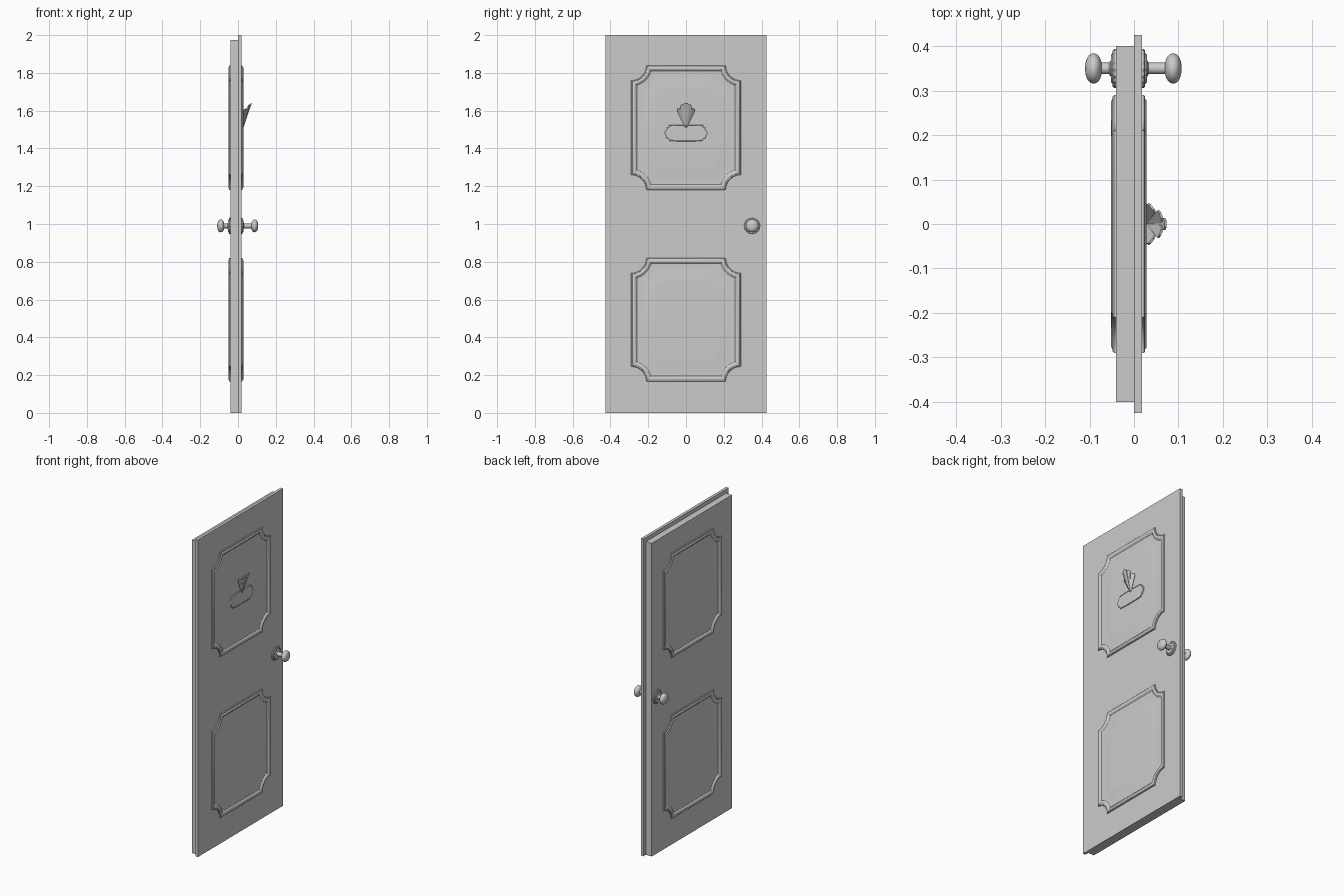
import bpy, bmesh
from math import sin, cos, pi, sqrt, asin
from mathutils import Vector

if "Cube" in bpy.data.objects:
    bpy.data.objects.remove(bpy.data.objects["Cube"])

FRONT, BACK = 0.018, -0.041


def finish(name, bm, smooth=None):
    bmesh.ops.recalc_face_normals(bm, faces=bm.faces)
    me = bpy.data.meshes.new(name)
    bm.to_mesh(me)
    bm.free()
    ob = bpy.data.objects.new(name, me)
    bpy.context.collection.objects.link(ob)
    if smooth:
        bpy.ops.object.select_all(action='DESELECT')
        ob.select_set(True)
        bpy.context.view_layer.objects.active = ob
        bpy.ops.object.shade_smooth_by_angle(angle=smooth)
    return ob


def box(name, x0, x1, hy, h):
    bm = bmesh.new()
    bmesh.ops.create_cube(bm, size=1)
    for v in bm.verts:
        v.co = Vector(((x0 + x1) / 2 + v.co.x * (x1 - x0), v.co.y * 2 * hy, (v.co.z + 0.5) * h))
    return finish(name, bm)


def loft(name, rings, smooth=None):
    """Skin equal-length closed rings and cap both ends."""
    bm = bmesh.new()
    vs = [[bm.verts.new(p) for p in r] for r in rings]
    n = len(vs[0])
    for a, b in zip(vs, vs[1:]):
        for i in range(n):
            j = (i + 1) % n
            bm.faces.new((a[i], a[j], b[j], b[i]))
    bm.faces.new(vs[0])
    bm.faces.new(vs[-1])
    return finish(name, bm, smooth)


def notched(w, h, r, inset, seg=10):
    """Rectangle outline with concave round corners, offset inwards."""
    R = r + inset
    a0 = asin(inset / R)
    pts = []
    for k, (sy, sz) in enumerate(((1, 1), (-1, 1), (-1, -1), (1, -1))):
        arc = []
        for i in range(seg + 1):
            a = a0 + (pi / 2 - 2 * a0) * i / seg
            arc.append((sy * (w - R * sin(a)), sz * (h - R * cos(a))))
        pts += arc if k % 2 == 0 else arc[::-1]
    return pts


def panel(name, x0, s, zc, h):
    # (inset, height): moulding, gutter, then raised field
    prof = [(0, -0.002), (0, 0.004), (0.003, 0.007), (0.008, 0.007), (0.011, 0.0095),
            (0.016, 0.0105), (0.021, 0.009), (0.025, 0.005), (0.03, 0.0015),
            (0.06, 0.001), (0.075, 0.002), (0.115, 0.005), (0.125, 0.005)]
    rings = [[(x0 + s * d, y, zc + z) for y, z in notched(0.29, h, 0.08, i)] for i, d in prof]
    loft(name, rings, 0.5)


def lathe(name, x0, s, prof, n=32, scallop=0.0):
    rings = []
    for d, r in prof:
        ring = []
        for i in range(n):
            a = 2 * pi * i / n
            q = r * (1 + scallop * cos(16 * a))
            ring.append((x0 + s * d, 0.35 + q * cos(a), 0.99 + q * sin(a)))
        rings.append(ring)
    loft(name, rings, 0.6)


# Rebated door slab: wider front leaf, smaller back body
box("door_leaf", 0, FRONT, 0.425, 2.0)
box("door_body", BACK, 0, 0.4, 1.975)

# Panels and knobs on both faces
for side, x0, s in (("front", FRONT, 1), ("back", BACK, -1)):
    panel(side + "_upper_panel", x0, s, 1.51, 0.33)
    panel(side + "_lower_panel", x0, s, 0.4925, 0.3275)
    lathe(side + "_knob_rosette", x0, s,
          [(-0.002, 0.042), (0.004, 0.042), (0.007, 0.039), (0.007, 0.034),
           (0.011, 0.03), (0.011, 0.016)], 96, 0.035)
    lathe(side + "_knob_neck", x0, s,
          [(0.0, 0.02), (0.012, 0.018), (0.015, 0.013), (0.055, 0.013)])
    end = 0.107 if s > 0 else -0.11
    c = (end - x0) * s - 0.019
    lathe(side + "_knob", x0, s,
          [(c - 0.019 * cos(pi * t / 14), max(0.002, 0.034 * sin(pi * t / 14) ** 0.85))
           for t in range(15)])

# Name plaque with scalloped ends
half = [(0.05, 1.438), (0.09, 1.441), (0.096, 1.452), (0.107, 1.457), (0.108, 1.467), (0.115, 1.475),
        (0.115, 1.491), (0.106, 1.499), (0.106, 1.509), (0.096, 1.512), (0.093, 1.523), (0.05, 1.525)]
outline = half + [(-y, z) for y, z in reversed(half)]


def ring(k, x):
    return [(x, y * k, 1.482 + (z - 1.482) * k) for y, z in outline]


loft("plaque", [ring(1, FRONT), ring(1, 0.026), ring(0.96, 0.028), ring(0.92, 0.0265)])

# Fan of flat blades leaning out above the plaque
root = Vector((0.026, 0, 1.51))
for i in range(-2, 3):
    k = abs(i)
    tip = Vector(((0.071, 0.061, 0.040)[k], 0.019 * i, (1.641, 1.632, 1.61)[k]))
    d = (tip - root).normalized()
    side = Vector((-0.35 * i, 1, 0)).normalized()
    side = (side - d * side.dot(d)).normalized()
    nrm = d.cross(side) * 0.0025
    shape = [root - side * 0.003, root + side * 0.003, tip + side * 0.014 - d * 0.008,
             tip + side * 0.007, tip - side * 0.007, tip - side * 0.014 - d * 0.008]
    loft("fan_blade", [[p - nrm for p in shape], [p + nrm for p in shape]])
